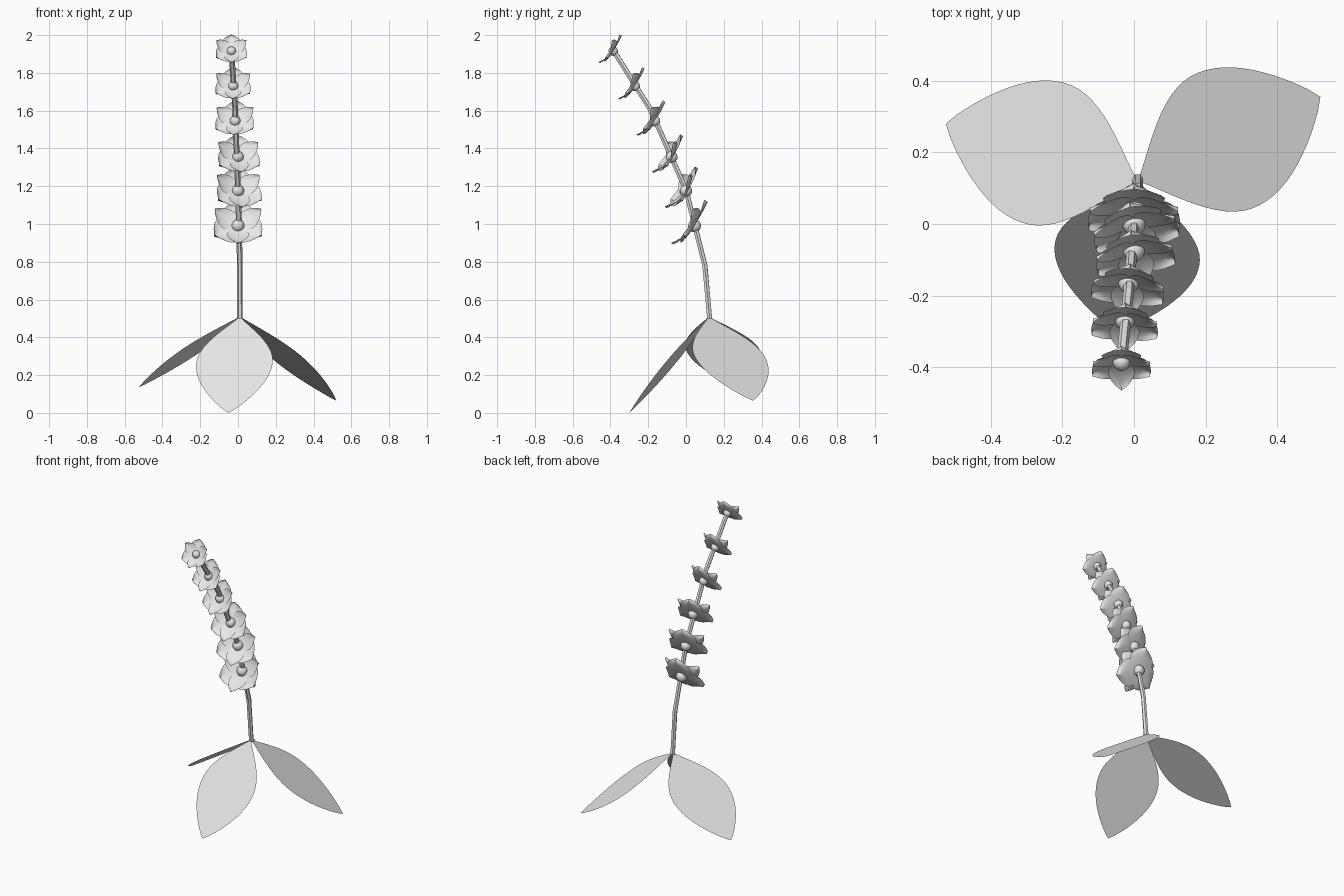
import bpy, bmesh, math
from mathutils import Vector, Matrix

cube = bpy.data.objects.get("Cube")
if cube:
    bpy.data.objects.remove(cube)

grey = bpy.data.materials.new("pale_grey")
grey.use_nodes = True
grey.diffuse_color = (0.8, 0.8, 0.8, 1)
grey.node_tree.nodes["Principled BSDF"].inputs["Base Color"].default_value = (0.8, 0.8, 0.8, 1)


def finish(name, bm, smooth=True):
    mesh = bpy.data.meshes.new(name)
    bm.to_mesh(mesh)
    bm.free()
    mesh.materials.append(grey)
    for p in mesh.polygons:
        p.use_smooth = smooth
    obj = bpy.data.objects.new(name, mesh)
    bpy.context.collection.objects.link(obj)
    return obj


def add_sheet(bm, point, rows, cols):
    """Grid surface from point(t, s), t in 0..1 and s in -1..1."""
    grid = [[bm.verts.new(point(i / rows, 2 * j / cols - 1)) for j in range(cols + 1)]
            for i in range(rows + 1)]
    for a, b in zip(grid, grid[1:]):
        for j in range(cols):
            bm.faces.new((a[j], a[j + 1], b[j + 1], b[j]))


def outline(t):
    """Half width of a leaf: narrow foot, full middle, pointed tip."""
    u = t ** 0.95
    return 1.02 * math.sin(math.pi * u) ** (1.15 if u < 0.5 else 0.85)


# Three flat leaves hanging from the foot of the stem
foot = Vector((0.01, 0.12, 0.51))
tips = {"front_leaf": (-0.05, -0.30, 0.0), "left_leaf": (0.52, 0.355, 0.065),
        "right_leaf": (-0.525, 0.28, 0.135)}
for name, tip in tips.items():
    axis = Vector(tip) - foot
    side = Vector((0, 0, 1)).cross(axis).normalized() * 0.2
    bm = bmesh.new()
    add_sheet(bm, lambda t, s: foot + axis * t + side * (s * max(outline(t), 0.002)), 24, 2)
    finish(name, bm)

# Bent six-sided stem
path = [Vector(p) for p in ((0.01, 0.125, 0.5), (0.01, 0.1, 0.78), (0, 0, 1.18),
                            (-0.015, -0.19, 1.61), (-0.035, -0.385, 1.92))]
bm = bmesh.new()
rings = []
for i, p in enumerate(path):
    d = path[min(i + 1, len(path) - 1)] - path[max(i - 1, 0)]
    turn = d.to_track_quat('Z', 'Y')
    rings.append([bm.verts.new(p + turn @ Vector((0.015 * math.cos(k * math.pi / 3),
                                                  0.015 * math.sin(k * math.pi / 3), 0)))
                  for k in range(6)])
for a, b in zip(rings, rings[1:]):
    for k in range(6):
        bm.faces.new((a[k], a[(k + 1) % 6], b[(k + 1) % 6], b[k]))
bm.faces.new(rings[-1])
bm.faces.new(rings[0][::-1])
finish("stem", bm, smooth=False)


# Flowers: three broad petals, three narrow cupped petals and a round heart
def petal(bm, angle, length, width, cup, place):
    turn = Matrix.Rotation(angle, 3, 'Z')

    def point(t, s):
        half = width * max(math.sin(math.pi * t ** 0.85) ** 0.75 if 0 < t < 1 else 0, 0.01)
        lift = cup * length * t * t + 0.25 * width * s * s * t
        return place @ (turn @ Vector((s * half, t * length, lift)))
    add_sheet(bm, point, 8, 6)


def flower(name, centre, size, yaw):
    place = (Matrix.Translation(centre) @ Matrix.Rotation(yaw, 4, 'Z')
             @ Matrix.Rotation(math.radians(58), 4, 'X'))
    bm = bmesh.new()
    for k in range(3):
        a = k * math.tau / 3
        petal(bm, a, size, size * 0.6, 0.05, place)
        petal(bm, a + math.pi / 3, size * 0.98, size * 0.4, 0.3, place)
    finish(name + "_petals", bm)
    bm = bmesh.new()
    bmesh.ops.create_uvsphere(bm, u_segments=16, v_segments=10, radius=0.18 * size + 0.008,
                              matrix=place)
    finish(name + "_heart", bm)


blooms = [((0, 0.045, 0.99), 0.145, 0), ((0, 0, 1.175), 0.135, 0.2),
          ((0, -0.075, 1.355), 0.125, 0.15), ((-0.015, -0.165, 1.545), 0.115, -0.1),
          ((-0.025, -0.27, 1.73), 0.105, -0.05), ((-0.035, -0.385, 1.915), 0.093, 0)]
for i, (centre, size, yaw) in enumerate(blooms):
    flower(f"flower_{i + 1}", centre, size, yaw)
